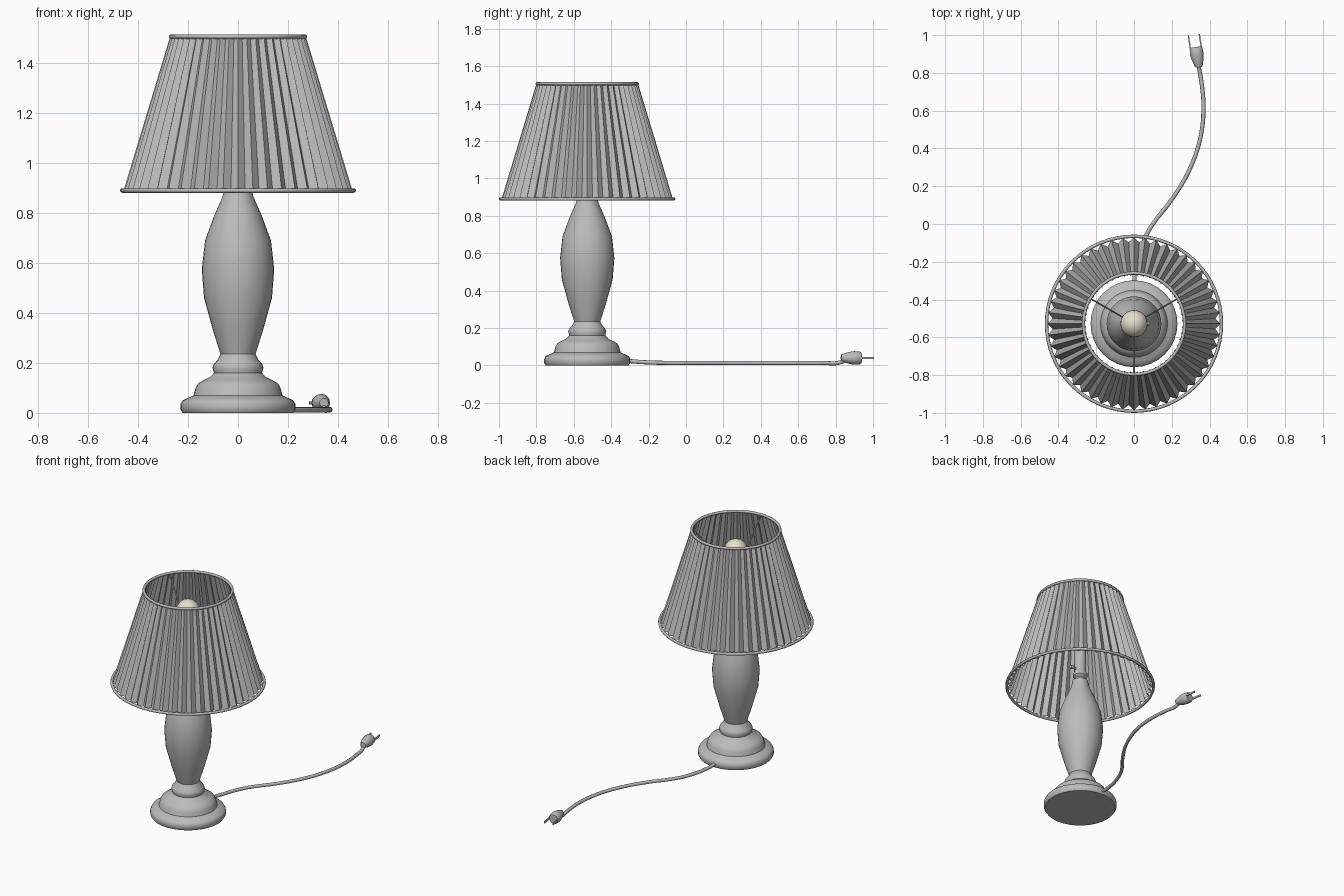
import bpy, bmesh, math
from mathutils import Vector

cube = bpy.data.objects.get("Cube")
if cube:
    bpy.data.objects.remove(cube, do_unlink=True)

AXIS = Vector((0, -0.528, 0))  # centre line of the lamp


def material(name, rgb):
    m = bpy.data.materials.new(name)
    m.use_nodes = True
    m.diffuse_color = (*rgb, 1)
    m.node_tree.nodes["Principled BSDF"].inputs["Base Color"].default_value = (*rgb, 1)
    return m


GREY = material("light grey", (0.5, 0.5, 0.5))
CREAM = material("warm white", (0.85, 0.77, 0.65))


def finish(name, bm, mat, loc=AXIS, smooth=40):
    bmesh.ops.remove_doubles(bm, verts=bm.verts, dist=1e-5)
    bmesh.ops.recalc_face_normals(bm, faces=bm.faces)
    mesh = bpy.data.meshes.new(name)
    bm.to_mesh(mesh)
    bm.free()
    mesh.materials.append(mat)
    obj = bpy.data.objects.new(name, mesh)
    obj.location = loc
    bpy.context.collection.objects.link(obj)
    if smooth:
        bpy.ops.object.select_all(action="DESELECT")
        obj.select_set(True)
        bpy.context.view_layer.objects.active = obj
        bpy.ops.object.shade_smooth_by_angle(angle=math.radians(smooth))
    return obj


def lathe(name, profile, mat, steps=32, loc=AXIS, smooth=40, closed=False):
    """Spin a (radius, height) profile around z."""
    bm = bmesh.new()
    verts = [bm.verts.new((r, 0, z)) for r, z in profile]
    edges = [bm.edges.new(p) for p in zip(verts, verts[1:])]
    if closed:
        edges.append(bm.edges.new((verts[-1], verts[0])))
    bmesh.ops.spin(bm, geom=verts + edges, axis=(0, 0, 1), cent=(0, 0, 0),
                   angle=math.tau, steps=steps)
    return finish(name, bm, mat, loc, smooth)


def ring(name, radius, z, tube=0.009):
    circle = [(radius + tube * math.cos(a), z + tube * math.sin(a))
              for a in (i * math.tau / 8 for i in range(8))]
    return lathe(name, circle, GREY, steps=64, smooth=60, closed=True)


def tube(name, points, radius, kind="POLY"):
    curve = bpy.data.curves.new(name, "CURVE")
    curve.dimensions = "3D"
    curve.bevel_depth = radius
    curve.bevel_resolution = 2
    curve.use_fill_caps = True
    curve.resolution_u = 4
    spline = curve.splines.new(kind)
    if kind == "BEZIER":
        spline.bezier_points.add(len(points) - 1)
        for bp, p in zip(spline.bezier_points, points):
            bp.co = p
            bp.handle_left_type = bp.handle_right_type = "AUTO"
    else:
        spline.points.add(len(points) - 1)
        for sp, p in zip(spline.points, points):
            sp.co = (*p, 1)
    curve.materials.append(GREY)
    obj = bpy.data.objects.new(name, curve)
    bpy.context.collection.objects.link(obj)
    return obj


# Turned base and body
lathe("lamp_body", [
    (0, 0), (0.222, 0), (0.23, 0.012), (0.23, 0.035), (0.222, 0.05), (0.2, 0.06),
    (0.178, 0.07), (0.17, 0.1), (0.16, 0.118), (0.135, 0.132), (0.11, 0.145),
    (0.096, 0.16), (0.102, 0.18), (0.097, 0.195), (0.08, 0.215), (0.07, 0.235),
    (0.1, 0.33), (0.136, 0.46), (0.145, 0.575), (0.132, 0.69), (0.095, 0.79),
    (0.062, 0.865), (0.052, 0.9), (0.05, 0.92), (0.03, 0.93), (0, 0.93)], GREY)

# Bulb socket, switch and bulb
lathe("bulb_socket", [
    (0, 0.925), (0.028, 0.925), (0.028, 0.94), (0.046, 0.955), (0.046, 0.975),
    (0.038, 0.985), (0.038, 1.18), (0.044, 1.185), (0.044, 1.21), (0, 1.21)], GREY, steps=20)
tube("switch_stem", [AXIS + Vector((0.02, 0, 1)), AXIS + Vector((0.07, 0, 1))], 0.006)
tube("switch_knob", [AXIS + Vector((0.062, 0, 1)), AXIS + Vector((0.08, 0, 1))], 0.012)
bulb = [(0, 1.2), (0.032, 1.2), (0.034, 1.25), (0.048, 1.3)]
bulb += [(0.072 * math.cos(a), 1.37 + 0.072 * math.sin(a))
         for a in (math.radians(d) for d in range(-30, 91, 15))]
lathe("bulb", bulb, CREAM, steps=24, smooth=60)

# Pleated shade with a wire ring at each end
PLEATS = 48
bm = bmesh.new()
rows = []
for outer, depth, z in ((0.458, 0.026, 0.89), (0.272, 0.018, 1.505)):
    row = []
    for i in range(PLEATS * 2):
        a = i * math.pi / PLEATS
        r = outer - depth * (i % 2)
        row.append(bm.verts.new((r * math.cos(a), r * math.sin(a), z)))
    rows.append(row)
low, high = rows
for i in range(PLEATS * 2):
    j = (i + 1) % (PLEATS * 2)
    bm.faces.new((low[i], low[j], high[j], high[i]))
finish("pleated_shade", bm, GREY, smooth=0)
ring("shade_bottom_ring", 0.463, 0.89)
ring("shade_top_ring", 0.268, 1.506)

# Three wire arms carrying the shade
for i, deg in enumerate((30, 150, 270)):
    out = Vector((math.cos(math.radians(deg)), math.sin(math.radians(deg)), 0))
    tube(f"shade_arm_{i + 1}", [AXIS + out * 0.04 + Vector((0, 0, 1.2)),
                                AXIS + out * 0.075 + Vector((0, 0, 1.29)),
                                AXIS + out * 0.265 + Vector((0, 0, 1.503))], 0.004)

# Power cord lying on the ground
tube("power_cord", [
    (0, -0.32, 0.025), (0.008, -0.24, 0.018), (0.06, -0.07, 0.013), (0.1, 0, 0.013),
    (0.2, 0.13, 0.013), (0.29, 0.28, 0.013), (0.35, 0.45, 0.013), (0.368, 0.61, 0.013),
    (0.36, 0.73, 0.013), (0.343, 0.835, 0.02), (0.341, 0.85, 0.035)], 0.011, "BEZIER")

# Plug with two flat prongs
plug_start = Vector((0.344, 0.83, 0.04))
plug_dir = Vector((-0.16, 1, 0)).normalized()
turn = plug_dir.to_track_quat("Z", "X")
plug = lathe("plug", [(0, 0), (0.018, 0), (0.022, 0.01), (0.032, 0.045), (0.036, 0.07),
                      (0.034, 0.1), (0.029, 0.108), (0, 0.108)],
             GREY, steps=16, loc=plug_start)
plug.rotation_mode = "QUATERNION"
plug.rotation_quaternion = turn
side = Vector((plug_dir.y, -plug_dir.x, 0))
for label, s in (("left", 1), ("right", -1)):
    bm = bmesh.new()
    bmesh.ops.create_cube(bm, size=1)
    bmesh.ops.scale(bm, vec=(0.007, 0.075, 0.012), verts=bm.verts)
    prong = finish(f"{label}_prong", bm, GREY,
                   plug_start + plug_dir * 0.136 + side * s * 0.03 * 0.97, smooth=0)
    prong.rotation_euler.z = math.atan2(-plug_dir.x, plug_dir.y)
